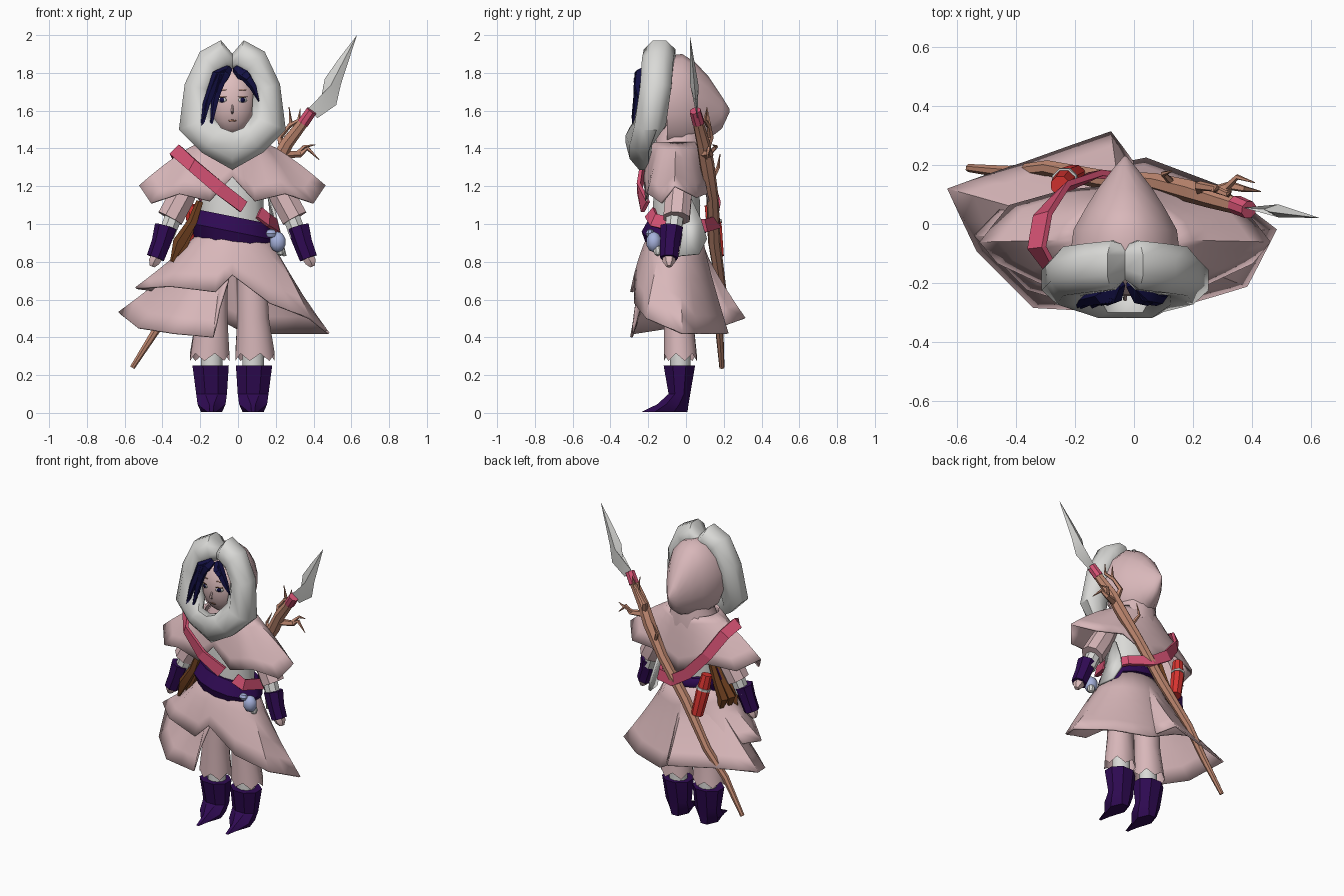
import bpy, bmesh, math
from mathutils import Vector

if "Cube" in bpy.data.objects:
    bpy.data.objects.remove(bpy.data.objects["Cube"])

MID = -0.03  # the figure's own symmetry line


def material(name, *colour):
    mat = bpy.data.materials.new(name)
    mat.use_nodes = True
    mat.diffuse_color = (*colour, 1)
    mat.node_tree.nodes["Principled BSDF"].inputs["Base Color"].default_value = (*colour, 1)
    return mat


pink = material("pink cloth", .69, .475, .49)
white = material("white fur", .7, .7, .68)
purple = material("purple leather", .028, .003, .085)
navy = material("navy hair", .006, .005, .055)
skin = material("skin", .73, .51, .51)
wood = material("wood", .53, .25, .165)
brown = material("dark brown", .17, .055, .015)
rose = material("rose strap", .67, .085, .175)
red = material("red", .7, .035, .03)
blue = material("pale blue", .38, .44, .71)


def build(name, verts, faces, mat, thickness=0, angle=40):
    """Make an object; an angle of zero leaves it flat shaded."""
    mesh = bpy.data.meshes.new(name)
    mesh.from_pydata([tuple(v) for v in verts], [], faces)
    bm = bmesh.new()
    bm.from_mesh(mesh)
    bmesh.ops.remove_doubles(bm, verts=bm.verts, dist=.0005)
    bmesh.ops.recalc_face_normals(bm, faces=bm.faces)
    bm.to_mesh(mesh)
    bm.free()
    mesh.materials.append(mat)
    mesh.polygons.foreach_set("use_smooth", [angle > 0] * len(mesh.polygons))
    mesh.set_sharp_from_angle(angle=math.radians(angle))
    obj = bpy.data.objects.new(name, mesh)
    bpy.context.collection.objects.link(obj)
    if thickness:
        solid = obj.modifiers.new("thickness", "SOLIDIFY")
        solid.thickness, solid.offset = thickness, 0
    return obj


def skin_rows(name, rows, mat, closed=True, caps=True, loop=False, **options):
    """Join equal rows of points with quads."""
    n = len(rows[0])
    verts = [p for row in rows for p in row]
    faces = []
    for r in range(len(rows) if loop else len(rows) - 1):
        a, b = r * n, (r + 1) % len(rows) * n
        for i in range(n if closed else n - 1):
            j = (i + 1) % n
            faces.append((a + i, a + j, b + j, b + i))
    if caps and closed and not loop:
        faces += [tuple(range(n)), tuple(range(len(verts) - n, len(verts)))]
    return build(name, verts, faces, mat, **options)


def ellipse(center, u, v, sides):
    turns = [math.tau * (i + .5) / sides for i in range(sides)]
    return [Vector(center) + u * math.cos(t) + v * math.sin(t) for t in turns]


def loft(name, rings, mat, sides=12, upright=False, **options):
    """Rings are x, y, z, half width, half depth (or half height if upright)."""
    v = Vector((0, 0, 1)) if upright else Vector((0, 1, 0))
    rows = [ellipse((x, y, z), Vector((a, 0, 0)), v * b, sides) for x, y, z, a, b in rings]
    return skin_rows(name, rows, mat, **options)


def tube(name, path, radii, mat, sides=6, **options):
    path = [Vector(p) for p in path]
    rows = []
    for i, p in enumerate(path):
        t = (path[min(i + 1, len(path) - 1)] - path[max(i - 1, 0)]).normalized()
        u = t.cross(Vector((0, 1, 0))).normalized()
        rows.append(ellipse(p, u * radii[i], t.cross(u) * radii[i], sides))
    return skin_rows(name, rows, mat, **options)


def cloth(name, waist, hem, mat, curve, front=0, closed=True, steps=5):
    """Hang cloth from an elliptical waist to a hem outline; front adds bulge there."""
    x, y, z, a, b = waist
    hem = [Vector(p) for p in hem]
    ends = hem[1:] + hem[:1] if closed else hem[1:]
    edge = [p.lerp(q, s) for p, q in zip(hem, ends) for s in (0, .5)]
    if not closed:
        edge.append(hem[-1])
    rows = []
    for k in range(steps + 1):
        t, row = k / steps, []
        for p in edge:
            turn = math.atan2((p.y - y) / b, (p.x - x) / a)
            q = Vector((x + a * math.cos(turn), y + b * math.sin(turn), z)).lerp(p, t)
            q.z = z + (p.z - z) * t ** (curve + front * max(0, -math.sin(turn)))
            row.append(q)
        rows.append(row)
    return skin_rows(name, rows, mat, closed=closed, caps=False, thickness=.012)


def ball(name, center, size, mat, segments=16):
    rings = []
    for k in range(segments // 2 + 1):
        t = math.pi * k / (segments // 2)
        s = max(math.sin(t), .001)
        rings.append((center[0], center[1], center[2] - size[2] * math.cos(t), size[0] * s, size[1] * s))
    return loft(name, rings, mat, segments)


def mirrored(half):
    """Complete a half outline across the symmetry line."""
    return half + [(2 * MID - x, y, z) for x, y, z in reversed(half) if abs(x - MID) > .001]


# Head: face, facial plates and nose
FACE, SIZE = Vector((MID, -.135, 1.65)), Vector((.128, .11, .18))
ball("face", FACE, SIZE, skin, 20)


def face_plate(name, x, z, width, height, mat, lift=.003, sides=10):
    verts = []
    for p in ellipse((x, 0, z), Vector((width, 0, 0)), Vector((0, 0, height)), sides):
        d = 1 - ((p.x - FACE.x) / SIZE.x) ** 2 - ((p.z - FACE.z) / SIZE.z) ** 2
        verts.append((p.x, FACE.y - SIZE.y * math.sqrt(max(d, 0)) - lift, p.z))
    build(name, verts, [tuple(range(sides))], mat, thickness=.002)


for side, label in ((-1, "right"), (1, "left")):
    x = MID + side * .055
    face_plate(label + "_eye_white", x, 1.657, .024, .014, white)
    face_plate(label + "_iris", x, 1.657, .012, .014, navy, .006)
    face_plate(label + "_lash", x, 1.673, .025, .003, brown, .006)
    face_plate(label + "_brow", x, 1.71, .024, .003, wood)
face_plate("mouth", MID, 1.547, .022, .005, wood)
tube("nose", [(MID, -.238, 1.63), (MID, -.254, 1.595), (MID, -.238, 1.585)], (.005, .008, .004), skin)

# Hair: fringe locks swept to both sides from a parting
for i, (x, z) in enumerate([(-.2, 1.47), (-.18, 1.56), (-.145, 1.5), (-.125, 1.6), (-.1, 1.7), (.07, 1.74), (.11, 1.65)]):
    bend = MID + (x - MID) * .8
    start = MID + .02 * (1 if x > MID else -1)
    low = -.285 if x < -.13 else -.245
    path = [(start, -.2, 1.82), ((start + bend) / 2, -.245, 1.79), (bend, -.258, (z + 1.8) / 2), (x, low, z)]
    tube("hair_lock_%d" % i, path, (.022, .03, .021, .004), navy, 5)

# Hood: fur rim around the face and a pointed back
rim = mirrored([(MID, -.13, 1.9), (.03, -.14, 1.97), (.14, -.15, 1.91), (.22, -.16, 1.74),
                (.25, -.19, 1.5), (.13, -.225, 1.38), (MID, -.225, 1.29)])
rows = []
for x, y, z in rim:
    outer = Vector((x, y, z))
    way = Vector((x - FACE.x, 0, z - FACE.z)).normalized()
    inner = Vector((FACE.x + way.x * .12, y - .05 * (z < 1.4), FACE.z + way.z * .167))
    depth = .06 if z < 1.4 or x == MID else .085
    rows.append(ellipse((outer + inner) / 2, (outer - inner) * .56, Vector((0, depth * 1.06, 0)), 8))
skin_rows("hood_fur_rim", rows, white, loop=True, angle=50)
loft("hood_back", [(MID, -.1, 1.64, .19, .25), (MID, -.02, 1.64, .18, .26), (MID, .05, 1.635, .14, .22),
                   (MID, .12, 1.615, .095, .165), (MID, .19, 1.59, .04, .085), (MID, .23, 1.6, .005, .01)],
     pink, 14, upright=True, angle=60)

# Torso, collar and shoulder cape
loft("tunic", [(MID, -.05, .88, .18, .12), (MID, -.05, 1.1, .17, .13), (MID, -.05, 1.3, .17, .11)], white)
loft("collar", [(MID, -.04, 1.35, .18, .14), (MID, -.03, 1.46, .13, .13), (MID, -.02, 1.56, .1, .1)], pink)
cape_hem = mirrored([(MID, -.22, 1.25), (.09, -.21, 1.12), (.25, -.2, 1.16), (.4, -.13, 1.11), (.46, -.06, 1.2),
                     (.36, .06, 1.14), (.18, .11, 1.16), (MID, .13, 1.06)])
cloth("shoulder_cape", (MID, -.05, 1.43, .16, .13), cape_hem, pink, 1.25)

# Arms and legs, one pair at a time
for side, label in ((-1, "right"), (1, "left")):
    def at(x, y, z):
        return (MID + side * x, y, z)

    tube(label + "_sleeve", [at(.2, -.04, 1.27), at(.27, -.04, 1.14), at(.33, -.05, 1.03)], (.06, .075, .075), pink, 8)
    tube(label + "_undersleeve", [at(.28, -.05, 1.12), at(.35, -.07, .94)], (.05, .047), white, 8)
    tube(label + "_gauntlet", [at(.35, -.075, .985), at(.375, -.085, .9), at(.405, -.09, .82)],
         (.062, .053, .05), purple, 7)
    tube(label + "_hand", [at(.39, -.09, .84), at(.415, -.09, .8), at(.425, -.09, .775)], (.036, .034, .015), skin)
    x = MID + side * .11
    leg = loft(label + "_trouser_leg", [(x - side * .01, -.04, .8, .08, .08), (x, -.04, .5, .087, .08),
                                        (x + side * .01, -.03, .275, .108, .09)], pink, 12, caps=False)
    for i, vertex in enumerate(v for v in leg.data.vertices if v.co.z < .3):
        vertex.co.z += .04 * (i % 2)
    loft(label + "_sock", [(x, -.03, .2, .06, .055), (x, -.03, .36, .06, .055)], white, 10)
    boot = loft(label + "_boot", [(x + side * .005, -.035, .25, .104, .09), (x, -.035, .1, .088, .062),
                                  (x, -.07, .045, .08, .09), (x, -.115, .004, .06, .133)], purple, 8, angle=25)
    for vertex in boot.data.vertices:
        if vertex.co.y < -.14:
            vertex.co.x = x + (vertex.co.x - x) * .4

# Skirt: a full upper layer and a wrap panel below it on the right
lower_hem = [(.0, .2, .46), (-.08, .31, .5), (-.36, .21, .52), (-.63, .12, .53), (-.53, -.09, .45),
             (-.34, -.28, .42), (-.13, -.29, .4), (-.1, -.27, .55), (-.05, -.24, .7)]
cloth("wrap_panel", (MID, -.05, .93, .17, .12), lower_hem, pink, .8, closed=False)
upper_hem = [(MID, -.27, .73), (.17, -.27, .58), (.38, -.21, .5), (.48, -.02, .42), (.28, .13, .42), (.04, .22, .42),
             (-.2, .17, .55), (-.4, .1, .64), (-.54, -.04, .66), (-.36, -.22, .67), (-.12, -.29, .64)]
cloth("upper_skirt", (MID, -.05, .95, .18, .13), upper_hem, pink, .85, front=.7)

# Belt, dipping towards the left hip
belt = loft("belt", [(MID, -.05, .875, .2, .155), (MID, -.06, .96, .235, .175), (MID, -.05, 1.04, .2, .14)], purple, 14)
for vertex in belt.data.vertices:
    vertex.co.z += (MID - vertex.co.x) * .2
    if vertex.co.y > 0:
        vertex.co.z = .985 + (vertex.co.z - .97) * .35

# Shoulder strap: from the left hip round the back, over the shoulder to the chest
path = [Vector(p) for p in ((.11, -.19, 1.06), (.16, -.17, 1.02), (.205, -.04, .99), (.13, .1, .99), (-.01, .165, 1.01),
                            (-.13, .17, 1.09), (-.24, .12, 1.22), (-.31, .03, 1.35), (-.33, -.08, 1.39),
                            (-.24, -.22, 1.31), (-.1, -.25, 1.19), (.03, -.215, 1.09))]
rows = []
for i, p in enumerate(path):
    along = path[min(i + 1, len(path) - 1)] - path[max(i - 1, 0)]
    out = Vector((p.x - MID, p.y + .05, .3 if p.z > 1.33 else .05))
    across = along.cross(out).normalized() * .035
    rows.append([p - across, p + across])
skin_rows("shoulder_strap", rows, rose, closed=False, thickness=.02, angle=0)

# Spear: crooked shaft, twigs, binding and blade
tube("spear_shaft", [(-.56, .19, .24), (-.42, .175, .46), (-.29, .19, .63), (-.1, .15, .9), (.08, .14, 1.14),
                     (.2, .11, 1.32), (.26, .09, 1.43), (.37, .055, 1.57)],
     (.014, .023, .027, .034, .033, .04, .036, .027), wood, 7)
twigs = [[(.24, .1, 1.38), (.22, .13, 1.46), (.28, .12, 1.53), (.27, .11, 1.62)],
         [(.27, .12, 1.52), (.32, .1, 1.55), (.33, .11, 1.61)],
         [(.25, .1, 1.37), (.33, .13, 1.37), (.37, .12, 1.4), (.43, .11, 1.34)],
         [(.31, .12, 1.37), (.35, .16, 1.41), (.41, .14, 1.42)],
         [(.14, .13, 1.22), (.1, .17, 1.3), (.13, .18, 1.37)]]
for i, twig in enumerate(twigs):
    tube("spear_twig_%d" % i, twig, (.024, .017, .012, .002) if len(twig) > 3 else (.014, .01, .002), wood, 5)
tube("spear_binding", [(.345, .066, 1.535), (.39, .048, 1.6)], (.033, .031), rose, 8)
outline = [(.37, 1.61), (.42, 1.56), (.52, 1.63), (.545, 1.74), (.63, 2), (.53, 1.87), (.46, 1.77), (.44, 1.67)]
blade = [Vector((x, .06 - (z - 1.56) * .09, z)) for x, z in outline]
center = sum(blade, Vector()) / len(blade)
n = len(blade)
blade += [center + Vector((0, s, 0)) for s in (-.022, .022)]
build("spear_blade", blade, [(i, (i + 1) % n, k) for i in range(n) for k in (n, n + 1)], white, angle=25)

# Hip gear: red holder, hanging tassels, pouch and tunic flap
tube("red_holder", [(-.25, .13, 1.1), (-.23, .15, .98), (-.2, .165, .83)], (.034, .043, .038), red, 8)
tube("holder_cuff", [(-.236, .146, 1.015), (-.233, .149, 1)], (.046, .046), white, 8)
for i in range(4):
    y = -.14 + .05 * i
    tube("tassel_%d" % i, [(-.2, y, 1.12), (-.24, y, 1.01), (-.31 + .02 * (i % 2), y, .9), (-.35 + .03 * i, y, .8)],
         (.02, .028, .036, .01), brown, 5)
ball("pouch", (.21, -.17, .905), (.046, .042, .055), blue, 10)
ball("pouch_knot", (.175, -.19, .95), (.03, .025, .025), blue, 8)
ball("charm", (.225, -.15, .86), (.025, .025, .03), white, 8)
flap = [(-.06, 1.15), (.02, 1.15), (.08, 1.02), (.11, .92), (.07, .84), (-.04, .83), (-.02, .95)]
build("tunic_flap", [(.17 + (1.15 - z) * .25 - max(y, 0) * .3, y, z) for y, z in flap], [tuple(range(len(flap)))],
      white, thickness=.015)
